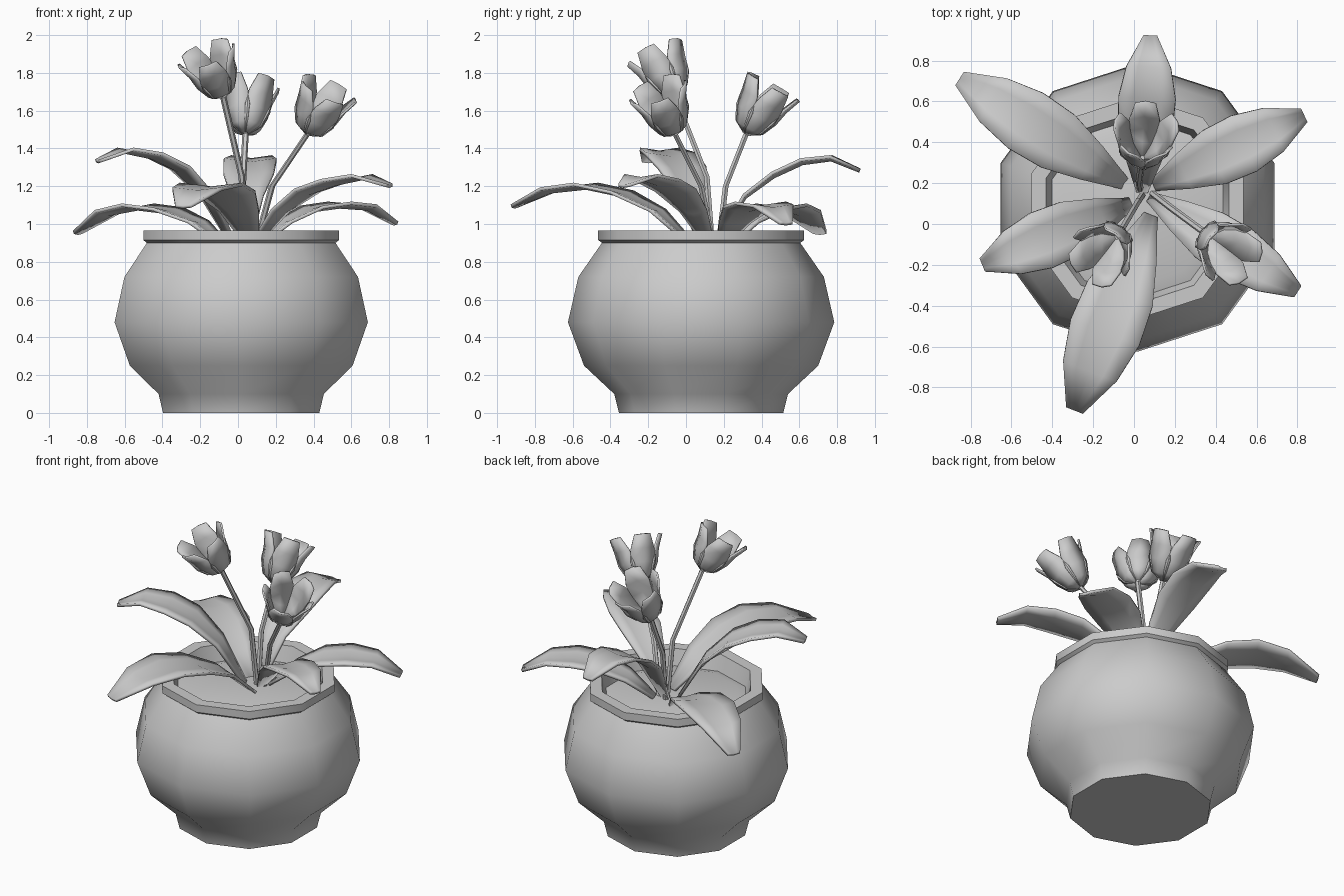
import bpy, bmesh, math
from mathutils import Vector

cube = bpy.data.objects.get("Cube")
if cube:
    bpy.data.objects.remove(cube, do_unlink=True)

grey = bpy.data.materials.new("plain grey")
grey.use_nodes = True
grey.diffuse_color = (0.6, 0.6, 0.6, 1)
grey.node_tree.nodes["Principled BSDF"].inputs["Base Color"].default_value = (0.6, 0.6, 0.6, 1)


def finish(name, bm, thickness=0, angle=50):
    """Turn a bmesh into a named, shaded object."""
    bmesh.ops.recalc_face_normals(bm, faces=bm.faces)
    mesh = bpy.data.meshes.new(name)
    bm.to_mesh(mesh)
    bm.free()
    obj = bpy.data.objects.new(name, mesh)
    bpy.context.collection.objects.link(obj)
    mesh.materials.append(grey)
    if thickness:
        mod = obj.modifiers.new("thickness", "SOLIDIFY")
        mod.thickness = thickness
        mod.offset = 0
    bpy.ops.object.select_all(action="DESELECT")
    obj.select_set(True)
    bpy.context.view_layer.objects.active = obj
    bpy.ops.object.shade_smooth_by_angle(angle=math.radians(angle))
    return obj


def skin(bm, rows, closed=False):
    """Join rows of points with quads."""
    grid = [[bm.verts.new(p) for p in row] for row in rows]
    n = len(grid[0])
    for a, b in zip(grid, grid[1:]):
        for i in range(n if closed else n - 1):
            j = (i + 1) % n
            bm.faces.new((a[i], a[j], b[j], b[i]))
    return grid


def ring(radius, z, sides=10):
    angles = [math.pi / 2 + math.tau * i / sides for i in range(sides)]
    return [(0.017 + radius * math.cos(a), 0.08 + radius * math.sin(a), z) for a in angles]


# Ten-sided pot with a rolled rim and a hollow mouth
profile = [(0.435, 0), (0.46, 0.1), (0.62, 0.25), (0.705, 0.48), (0.65, 0.72),
           (0.525, 0.9), (0.545, 0.915), (0.545, 0.965), (0.47, 0.965), (0.44, 0.86)]
bm = bmesh.new()
rows = skin(bm, [ring(r, z) for r, z in profile], True)
bm.faces.new(rows[0])
finish("pot", bm)

# Soil
bm = bmesh.new()
rows = skin(bm, [ring(0.45, 0.86), ring(0.38, 0.88)], True)
bm.faces.new(rows[-1])
finish("soil", bm)


def leaf(name, base, tip, heights, width):
    """Arching leaf: heights are spaced evenly from base to tip."""
    base, tip = Vector(base), Vector(tip)
    along = (tip - base).normalized()
    side = Vector((-along.y, along.x))
    shape = (0.2, 0.62, 0.95, 1.0, 0.78, 0.25)
    rows = []
    for i, (z, w) in enumerate(zip(heights, shape)):
        c = base.lerp(tip, i / (len(heights) - 1))
        row = []
        for s in (-1, -0.5, 0, 0.5, 1):
            p = c + side * s * w * width / 2
            row.append((p.x, p.y, z + 0.02 * w * abs(s)))
        rows.append(row)
    bm = bmesh.new()
    skin(bm, rows)
    finish(name, bm, 0.018)


leaf("back_leaf", (0.04, 0.16), (0.08, 0.92), (0.88, 1.14, 1.25, 1.32, 1.34, 1.28), 0.28)
leaf("front_leaf", (0.08, 0.04), (-0.29, -0.91), (0.88, 1.06, 1.15, 1.19, 1.17, 1.09), 0.36)
leaf("right_back_leaf", (-0.05, 0.2), (-0.85, 0.71), (0.87, 1.0, 1.06, 1.08, 1.05, 0.95), 0.32)
leaf("right_front_leaf", (-0.02, 0.1), (-0.74, -0.2), (0.88, 1.14, 1.28, 1.35, 1.38, 1.33), 0.29)
leaf("left_back_leaf", (0.1, 0.19), (0.83, 0.53), (0.88, 1.0, 1.07, 1.09, 1.08, 1.0), 0.3)
leaf("left_front_leaf", (0.08, 0.13), (0.8, -0.33), (0.88, 1.06, 1.16, 1.21, 1.24, 1.2), 0.27)


def stem(name, points, radius=0.017, sides=6):
    """Six-sided bent stalk."""
    points = [Vector(p) for p in points]
    rows = []
    for p in points:
        rows.append([p + radius * Vector((math.cos(math.tau * i / sides),
                                          math.sin(math.tau * i / sides), 0))
                     for i in range(sides)])
    bm = bmesh.new()
    grid = skin(bm, rows, True)
    bm.faces.new(grid[0])
    bm.faces.new(grid[-1])
    finish(name, bm)


def bloom(name, base, top, phase):
    """Five-petalled open cup with blunt petal tips."""
    base = Vector(base)
    axis = Vector(top) - base
    turn = Vector((0, 0, 1)).rotation_difference(axis)
    length = axis.length
    # radius, height fraction and petal half width
    outline = [(0.015, 0, 0.012), (0.075, 0.13, 0.055), (0.11, 0.4, 0.08),
               (0.128, 0.7, 0.073), (0.16, 1.0, 0.05)]
    bm = bmesh.new()
    for k in range(5):
        a = math.radians(phase) + math.tau * k / 5
        out = Vector((math.cos(a), math.sin(a), 0))
        side = Vector((-out.y, out.x, 0))
        rows = []
        for r, h, w in outline:
            rows.append([base + turn @ (out * (r - 0.25 * w * abs(s)) + side * w * s
                                        + Vector((0, 0, h * length)))
                         for s in (-1, 0, 1)])
        skin(bm, rows)
    finish(name, bm, 0.012)


# Tulips
flowers = [
    ("back", (0.03, 0.17, 0.87), (0.025, 0.21, 1.2), (0.04, 0.32, 1.48), (0.06, 0.46, 1.73), 90),
    ("right", (0.04, 0.14, 0.87), (0.02, 0.11, 1.25), (-0.08, -0.06, 1.68), (-0.17, -0.16, 1.9), 54),
    ("left", (0.09, 0.15, 0.87), (0.18, 0.08, 1.2), (0.37, -0.06, 1.48), (0.48, -0.15, 1.71), 72),
]
for side_name, foot, bend, base, top, phase in flowers:
    stem(side_name + "_stem", (foot, bend, base))
    bloom(side_name + "_flower", base, top, phase)
